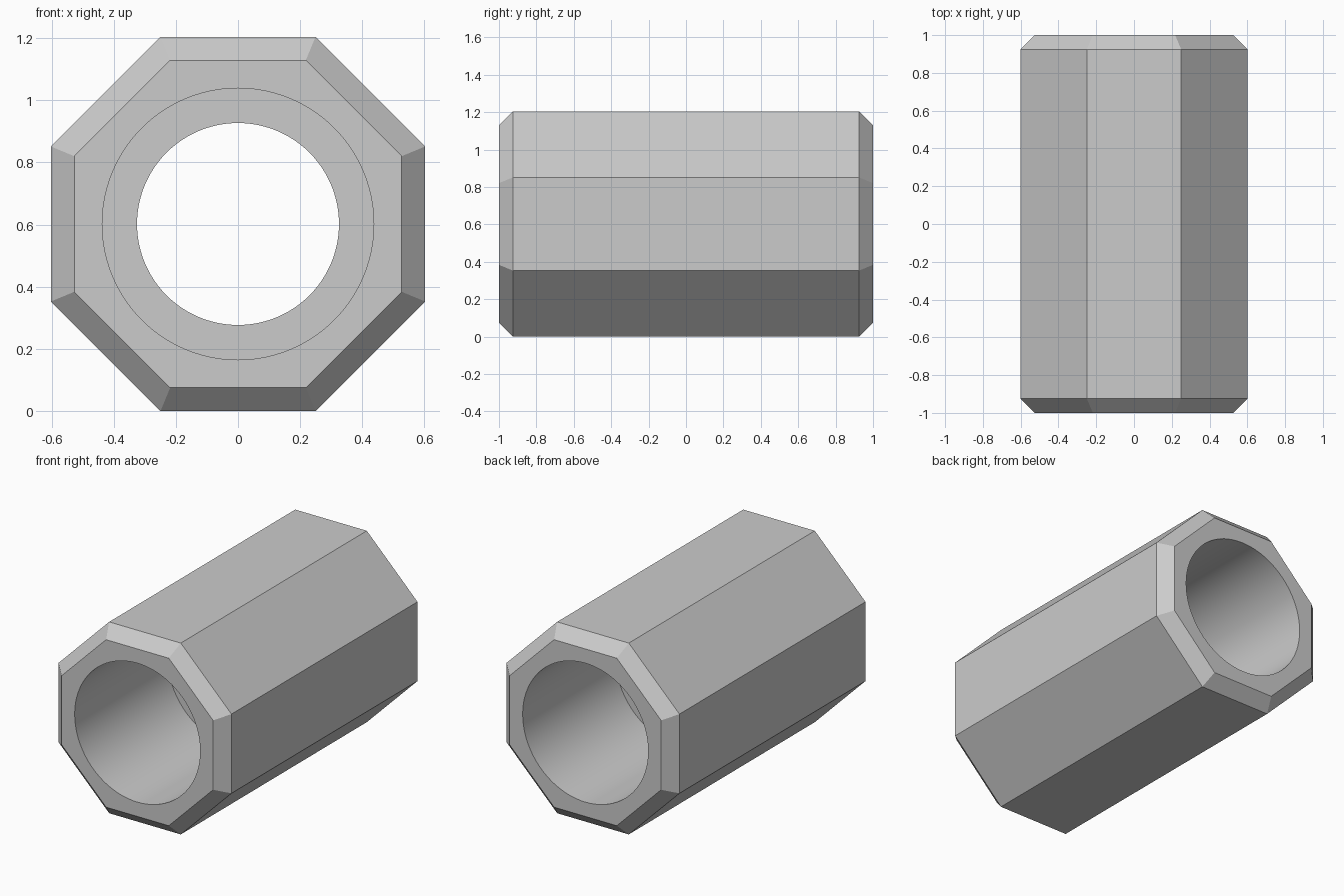
import bpy, bmesh, math

cube = bpy.data.objects.get("Cube")
if cube:
    bpy.data.objects.remove(cube, do_unlink=True)

APOTHEM, CHAMFER, HALF = 0.602, 0.075, 1.0
BORE, HOLE, WEB = 0.437, 0.325, 0.075   # bore radius, hole radius, half thickness of inner collar
SIDES, PER_SIDE = 8, 12
ROUND = SIDES * PER_SIDE

grey = bpy.data.materials.new("plain grey")
grey.use_nodes = True
colour = (0.6, 0.6, 0.6, 1)
grey.diffuse_color = colour
grey.node_tree.nodes["Principled BSDF"].inputs["Base Color"].default_value = colour

bm = bmesh.new()


def ring(count, radius, y):
    """Loop of vertices around the y axis, starting on an octagon corner."""
    start = math.pi / SIDES
    angles = [start + 2 * math.pi * i / count for i in range(count)]
    return [bm.verts.new((radius * math.cos(a), y, APOTHEM + radius * math.sin(a)))
            for a in angles]


def bridge(loops):
    for a, b in zip(loops, loops[1:]):
        n = len(a)
        for i in range(n):
            j = (i + 1) % n
            bm.faces.new((a[i], a[j], b[j], b[i]))


# Octagonal outside with chamfered ends
to_corner = 1 / math.cos(math.pi / SIDES)
outer = [ring(SIDES, r * to_corner, y) for r, y in (
    (APOTHEM - CHAMFER, -HALF), (APOTHEM, CHAMFER - HALF),
    (APOTHEM, HALF - CHAMFER), (APOTHEM - CHAMFER, HALF))]
bridge(outer)

# Round bore with a narrow collar halfway along
inner = [ring(ROUND, r, y) for r, y in (
    (BORE, -HALF), (BORE, -WEB), (HOLE, -WEB),
    (HOLE, WEB), (BORE, WEB), (BORE, HALF))]
bridge(inner)

# Flat end faces between octagon and bore
for octagon, circle in ((outer[0], inner[0]), (outer[-1], inner[-1])):
    for k in range(SIDES):
        arc = [circle[(k * PER_SIDE + i) % ROUND] for i in range(PER_SIDE + 1)]
        bm.faces.new([octagon[(k + 1) % SIDES], octagon[k]] + arc)

bmesh.ops.recalc_face_normals(bm, faces=bm.faces)
mesh = bpy.data.meshes.new("octagonal_tube")
bm.to_mesh(mesh)
bm.free()
mesh.materials.append(grey)

tube = bpy.data.objects.new("octagonal_tube", mesh)
bpy.context.collection.objects.link(tube)
bpy.ops.object.select_all(action="DESELECT")
tube.select_set(True)
bpy.context.view_layer.objects.active = tube
bpy.ops.object.shade_smooth_by_angle(angle=math.radians(30))
